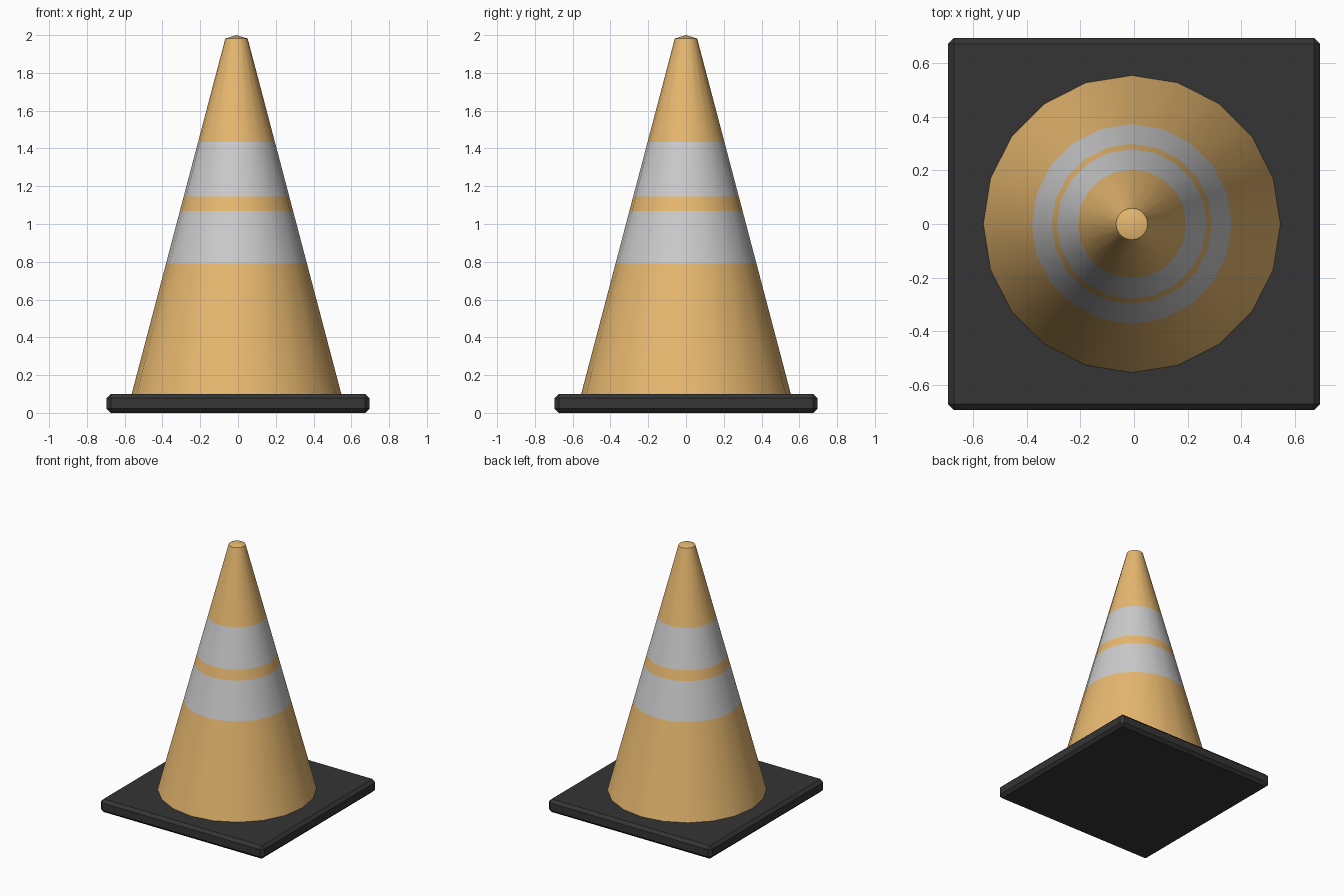
import bpy, bmesh, math

if "Cube" in bpy.data.objects:
    bpy.data.objects.remove(bpy.data.objects["Cube"])

SIDES = 20
CX = -0.008


def material(name, rgb):
    m = bpy.data.materials.new(name)
    m.diffuse_color = (*rgb, 1)
    m.use_nodes = True
    m.node_tree.nodes["Principled BSDF"].inputs["Base Color"].default_value = m.diffuse_color
    return m


def add_object(name, bm, mats):
    me = bpy.data.meshes.new(name)
    bmesh.ops.recalc_face_normals(bm, faces=bm.faces)
    bm.to_mesh(me)
    bm.free()
    for m in mats:
        me.materials.append(m)
    ob = bpy.data.objects.new(name, me)
    bpy.context.collection.objects.link(ob)
    return ob


orange = material("orange_plastic", (0.8, 0.48, 0.16))
white = material("reflective_band", (0.8, 0.8, 0.8))
rubber = material("black_rubber", (0.035, 0.035, 0.035))

# Square base plate with chamfered edges
bm = bmesh.new()
bmesh.ops.create_cube(bm, size=1)
for v in bm.verts:
    v.co = (v.co.x * 1.39, v.co.y * 1.39, (v.co.z + 0.5) * 0.1)
bmesh.ops.bevel(bm, geom=bm.edges[:], offset=0.022, segments=1,
                affect='EDGES', profile=0.5)
add_object("base_plate", bm, [rubber])

# Cone body: stacked rings, bands marked by material index
levels = [0.1, 0.79, 1.07, 1.145, 1.435, 1.982]
band_mats = [0, 1, 0, 1, 0]
bm = bmesh.new()
rings = []
for z in levels:
    r = 0.555 - 0.2635 * (z - 0.1)
    rings.append([bm.verts.new((CX + r * math.cos(i * math.tau / SIDES),
                                r * math.sin(i * math.tau / SIDES), z))
                  for i in range(SIDES)])
for low, high, mat in zip(rings, rings[1:], band_mats):
    for i in range(SIDES):
        j = (i + 1) % SIDES
        bm.faces.new((low[i], low[j], high[j], high[i])).material_index = mat

# Shallow pointed cap
tip = bm.verts.new((CX, 0, 2.0))
for i in range(SIDES):
    bm.faces.new((rings[-1][i], rings[-1][(i + 1) % SIDES], tip))
cone = add_object("cone_body", bm, [orange, white])

bpy.context.view_layer.objects.active = cone
cone.select_set(True)
bpy.ops.object.shade_smooth_by_angle(angle=math.radians(40))
